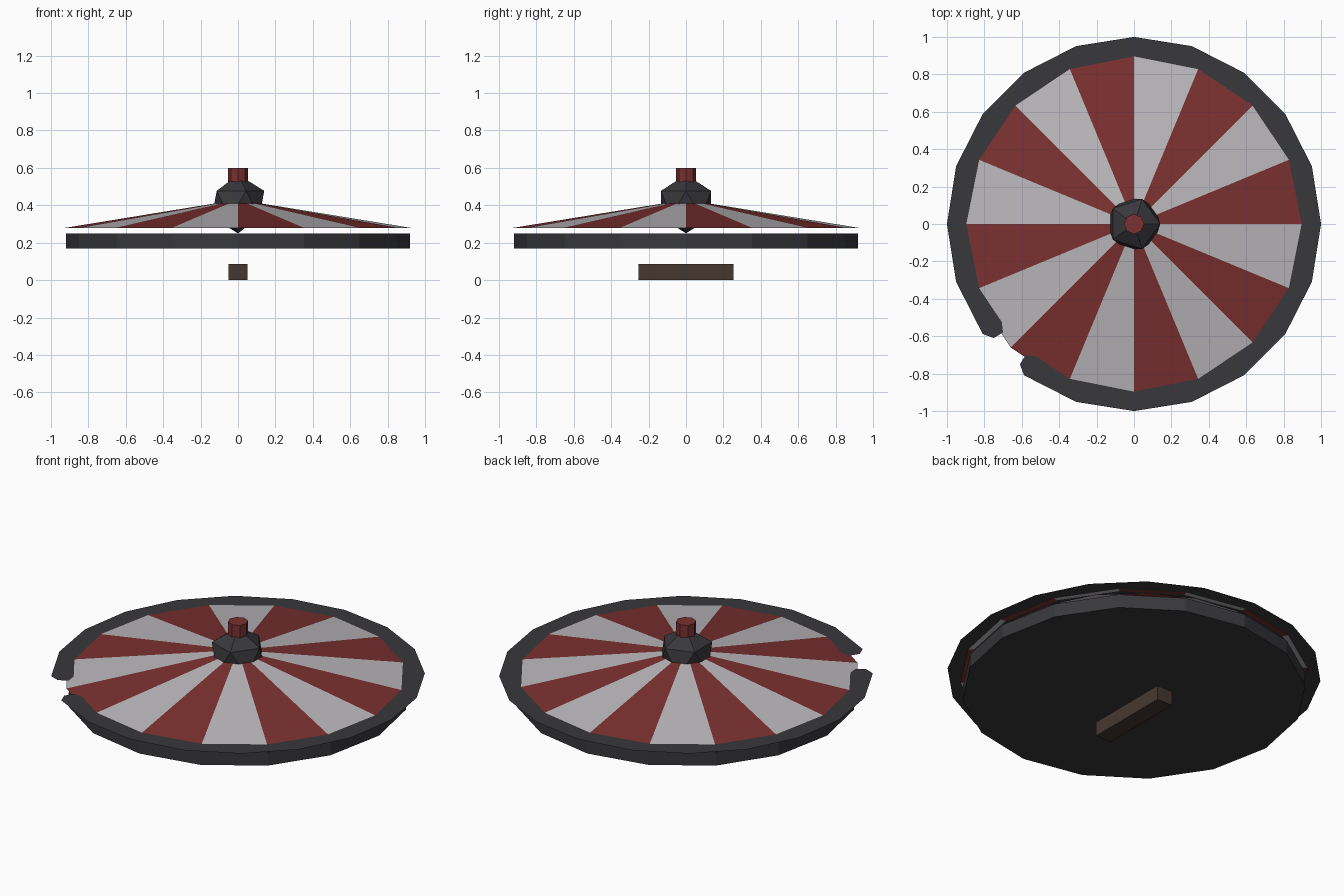
import bpy, bmesh
from math import radians, cos, sin

if "Cube" in bpy.data.objects:
    bpy.data.objects.remove(bpy.data.objects["Cube"])


def material(name, rgb):
    m = bpy.data.materials.new(name)
    m.diffuse_color = (*rgb, 1)
    m.use_nodes = True
    m.node_tree.nodes["Principled BSDF"].inputs["Base Color"].default_value = m.diffuse_color
    return m


RED = material("red_paint", (0.2, 0.03, 0.03))
PALE = material("pale_paint", (0.5, 0.48, 0.5))
IRON = material("dark_iron", (0.04, 0.04, 0.045))
WOOD = material("dark_wood", (0.06, 0.04, 0.03))


def mesh_object(name, bm, *mats):
    me = bpy.data.meshes.new(name)
    bm.to_mesh(me)
    bm.free()
    for m in mats:
        me.materials.append(m)
    ob = bpy.data.objects.new(name, me)
    bpy.context.collection.objects.link(ob)
    return ob


def polar(r, deg, z):
    return (r * cos(radians(deg)), r * sin(radians(deg)), z)


def cylinder(name, sides, r, z0, z1, mat):
    bpy.ops.mesh.primitive_cylinder_add(vertices=sides, radius=r, depth=z1 - z0,
                                        location=(0, 0, (z0 + z1) / 2))
    ob = bpy.context.object
    ob.name = name
    ob.data.materials.append(mat)


# striped shallow cone face of the shield, 16 open wedges
bm = bmesh.new()
apex = bm.verts.new((0, 0, 0.43))
ring = [bm.verts.new(polar(0.933, 22.5 * i, 0.278)) for i in range(16)]
for i in range(16):
    f = bm.faces.new((apex, ring[i], ring[(i + 1) % 16]))
    f.material_index = i % 2
mesh_object("striped_face", bm, RED, PALE)

# flat 20-sided rim with one segment broken out, its ends rounded off
bm = bmesh.new()
Z = 0.284
rim = [(0.967, 230.9, 0.909, 230.4)]
rim += [(1.0, 234 + 18 * i, 0.875, 234 + 18 * i) for i in range(20)]
rim += [(0.967, 219.1, 0.909, 219.6)]
pairs = [(bm.verts.new(polar(a, b, Z)), bm.verts.new(polar(c, d, Z))) for a, b, c, d in rim]
for (o0, i0), (o1, i1) in zip(pairs, pairs[1:]):
    bm.faces.new((i0, o0, o1, i1))
mesh_object("broken_rim", bm, IRON)

# backing disc
cylinder("backing_disc", 16, 0.92, 0.17, 0.25, IRON)

# faceted central boss
bpy.ops.mesh.primitive_ico_sphere_add(subdivisions=1, radius=0.157, location=(0, 0, 0.407))
boss = bpy.context.object
boss.name = "center_boss"
boss.data.materials.append(IRON)

# stud on the boss
cylinder("boss_stud", 8, 0.054, 0.47, 0.60, RED)

# grip behind the shield
bpy.ops.mesh.primitive_cube_add(size=1, location=(0, 0, 0.0425))
grip = bpy.context.object
grip.name = "hand_grip"
grip.scale = (0.10, 0.51, 0.085)
grip.data.materials.append(WOOD)
